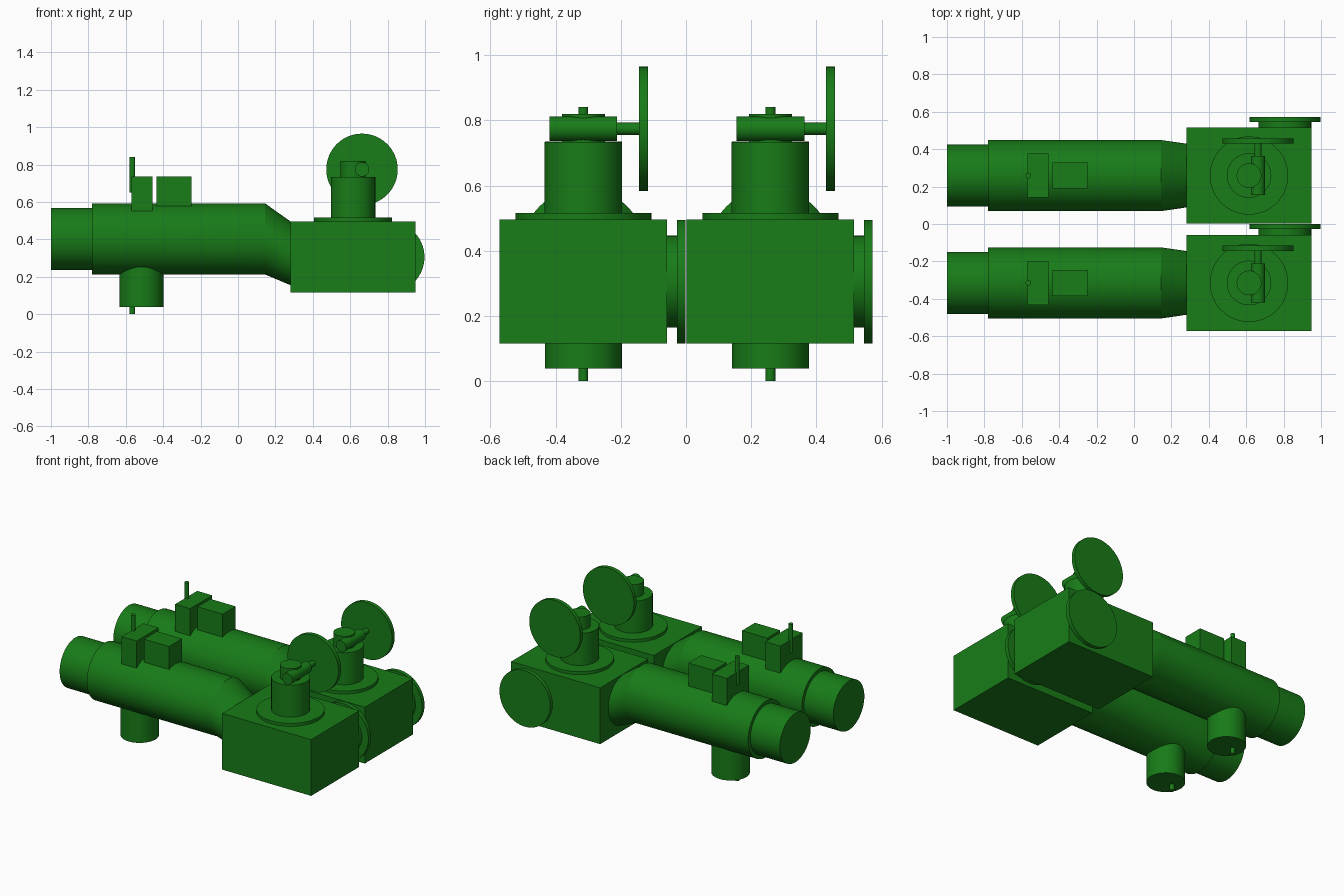
import bpy, bmesh, math
from mathutils import Matrix, Vector

if "Cube" in bpy.data.objects:
    bpy.data.objects.remove(bpy.data.objects["Cube"])

green = bpy.data.materials.new("green_paint")
green.diffuse_color = (0.009, 0.2, 0.009, 1)
green.use_nodes = True
green.node_tree.nodes["Principled BSDF"].inputs["Base Color"].default_value = green.diffuse_color


def finish(name, bm):
    bmesh.ops.recalc_face_normals(bm, faces=bm.faces)
    mesh = bpy.data.meshes.new(name)
    bm.to_mesh(mesh)
    bm.free()
    mesh.materials.append(green)
    ob = bpy.data.objects.new(name, mesh)
    bpy.context.collection.objects.link(ob)
    bpy.ops.object.select_all(action='DESELECT')
    ob.select_set(True)
    bpy.context.view_layer.objects.active = ob
    bpy.ops.object.shade_smooth_by_angle(angle=math.radians(20))
    return ob


def box(name, x, y, z):
    """Box from (min, max) ranges."""
    bm = bmesh.new()
    size = [r[1] - r[0] for r in (x, y, z)]
    mid = [(r[0] + r[1]) / 2 for r in (x, y, z)]
    bmesh.ops.create_cube(bm, size=1, matrix=Matrix.Translation(mid) @ Matrix.Diagonal((*size, 1)))
    return finish(name, bm)


def cyl(name, a, b, r, sides=64):
    """Capped cylinder from point a to point b."""
    a, b = Vector(a), Vector(b)
    turn = (b - a).to_track_quat('Z', 'Y').to_matrix().to_4x4()
    bm = bmesh.new()
    bmesh.ops.create_cone(bm, cap_ends=True, segments=sides, radius1=r, radius2=r,
                          depth=(b - a).length, matrix=Matrix.Translation((a + b) / 2) @ turn)
    return finish(name, bm)


def loft_x(name, stations, y, sides=64):
    """Round pipe along x through (x, centre z, radius) stations."""
    bm = bmesh.new()
    rings = []
    for x, z, r in stations:
        rings.append([bm.verts.new((x, y + r * math.cos(t), z + r * math.sin(t)))
                      for t in (2 * math.pi * i / sides for i in range(sides))])
    for p, q in zip(rings, rings[1:]):
        for i in range(sides):
            j = (i + 1) % sides
            bm.faces.new((p[i], p[j], q[j], q[i]))
    bm.faces.new(rings[0])
    bm.faces.new(rings[-1])
    return finish(name, bm)


def strainer_unit(tag, y):
    # valve housing with side outlet
    box(f"housing_{tag}", (0.282, 0.949), (y - 0.257, y + 0.257), (0.115, 0.496))
    cyl(f"outlet_neck_{tag}", (0.807, y + 0.25, 0.305), (0.807, y + 0.29, 0.305), 0.141)
    cyl(f"outlet_flange_{tag}", (0.807, y + 0.287, 0.305), (0.807, y + 0.314, 0.305), 0.19)

    # bonnet, gear head and hand wheel
    cyl(f"bonnet_flange_{tag}", (0.615, y, 0.49), (0.615, y, 0.516), 0.209)
    cyl(f"bonnet_{tag}", (0.615, y, 0.51), (0.615, y, 0.733), 0.119)
    cyl(f"gear_cap_{tag}", (0.615, y, 0.73), (0.615, y, 0.82), 0.066)
    cyl(f"worm_case_{tag}", (0.663, y - 0.104, 0.774), (0.663, y + 0.104, 0.774), 0.038, 48)
    cyl(f"wheel_shaft_{tag}", (0.663, y + 0.1, 0.774), (0.663, y + 0.175, 0.774), 0.019, 32)
    cyl(f"hand_wheel_{tag}", (0.663, y + 0.171, 0.774), (0.663, y + 0.199, 0.774), 0.191)

    # pipe body with reduced inlet and offset cone to the housing
    cyl(f"inlet_pipe_{tag}", (-1.0, y, 0.402), (-0.775, y, 0.402), 0.166)
    loft_x(f"pipe_body_{tag}", [(-0.78, 0.402, 0.19), (0.145, 0.402, 0.19), (0.29, 0.32, 0.169)], y)

    # drain branch below
    cyl(f"drain_branch_{tag}", (-0.516, y, 0.4), (-0.516, y, 0.039), 0.118)
    cyl(f"drain_pin_{tag}", (-0.565, y, 0.06), (-0.565, y, 0.0), 0.015, 24)

    # control boxes and aerial above
    box(f"control_box_{tag}", (-0.57, -0.457), (y - 0.118, y + 0.118), (0.549, 0.735))
    box(f"motor_box_{tag}", (-0.437, -0.248), (y - 0.069, y + 0.069), (0.579, 0.735))
    cyl(f"aerial_{tag}", (-0.565, y, 0.65), (-0.565, y, 0.841), 0.015, 24)


for tag, y in (("front", -0.315), ("back", 0.259)):
    strainer_unit(tag, y)
